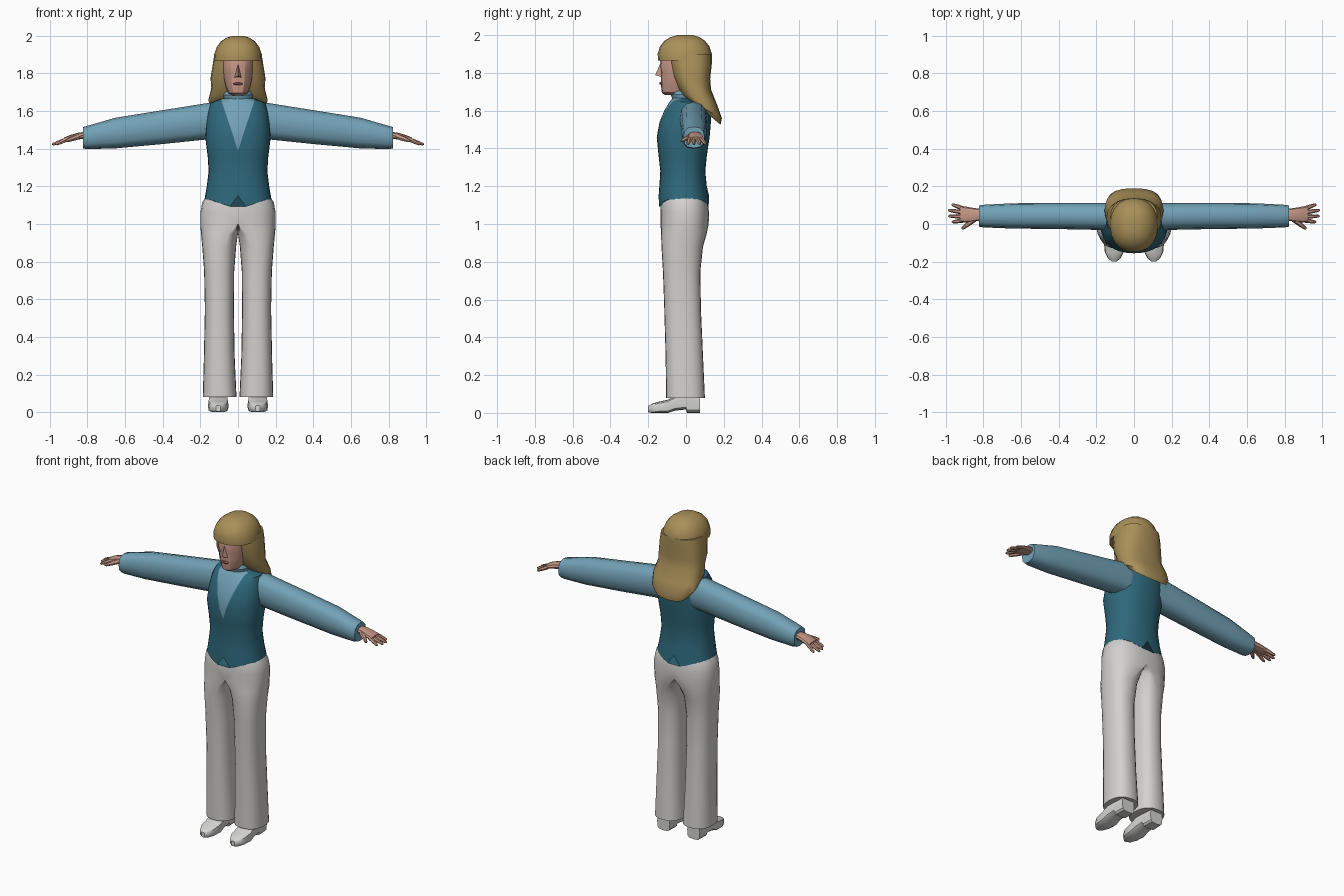
import bpy, bmesh, math
from mathutils import Vector

if "Cube" in bpy.data.objects:
    bpy.data.objects.remove(bpy.data.objects["Cube"])


def material(name, rgb):
    m = bpy.data.materials.new(name)
    m.diffuse_color = (*rgb, 1)
    m.use_nodes = True
    m.node_tree.nodes["Principled BSDF"].inputs["Base Color"].default_value = m.diffuse_color
    return m


HAIR = material("golden hair", (0.40, 0.28, 0.10))
SKIN = material("skin", (0.56, 0.31, 0.24))
LIPS = material("lips", (0.27, 0.10, 0.09))
SHIRT = material("light blue shirt", (0.17, 0.36, 0.47))
VEST = material("teal vest", (0.028, 0.14, 0.20))
WHITE = material("off white trousers", (0.65, 0.64, 0.62))
SHOE = material("white shoes", (0.66, 0.66, 0.65))


def ring(a0, a1, b0, b1, n=16, e=2.0, ca=None):
    """Closed superellipse in a box; ca shifts the widest line sideways."""
    ca = (a0 + a1) / 2 if ca is None else ca
    cb, rb = (b0 + b1) / 2, (b1 - b0) / 2
    pts = []
    for i in range(n):
        t = 2 * math.pi * i / n
        c, s = math.cos(t), math.sin(t)
        c = math.copysign(abs(c) ** (2 / e), c) if abs(c) > 1e-6 else 0
        s = math.copysign(abs(s) ** (2 / e), s) if abs(s) > 1e-6 else 0
        pts.append((ca + c * ((a1 - ca) if c > 0 else (ca - a0)), cb + s * rb))
    return pts


def finish(name, bm, mats, mirror=False, angle=40):
    bmesh.ops.recalc_face_normals(bm, faces=bm.faces)
    me = bpy.data.meshes.new(name)
    bm.to_mesh(me)
    bm.free()
    ob = bpy.data.objects.new(name, me)
    bpy.context.collection.objects.link(ob)
    for m in mats:
        me.materials.append(m)
    bpy.ops.object.select_all(action='DESELECT')
    ob.select_set(True)
    bpy.context.view_layer.objects.active = ob
    bpy.ops.object.shade_smooth_by_angle(angle=math.radians(angle))
    if mirror:
        ob.modifiers.new("Mirror", 'MIRROR').merge_threshold = 0.0005
    return ob


def loft(rings, bm=None):
    """Skin a list of equal-length 3D rings and cap both ends."""
    bm = bm or bmesh.new()
    rows = [[bm.verts.new(p) for p in r] for r in rings]
    n = len(rows[0])
    for a, b in zip(rows, rows[1:]):
        for i in range(n):
            j = (i + 1) % n
            bm.faces.new((a[i], a[j], b[j], b[i]))
    bm.faces.new(rows[0])
    bm.faces.new(rows[-1])
    return bm


def z_loft(table, n=16, e=2.0):
    # table rows: z, half width, front y, back y
    return loft([[(x, y, z) for x, y in ring(-rx, rx, y0, y1, n, e)]
                 for z, rx, y0, y1 in table])


def tube(bm, p, q, r0, r1, n=6):
    p, q = Vector(p), Vector(q)
    d = (q - p).normalized()
    u = d.cross(Vector((0, 0, 1))).normalized()
    v = u.cross(d)
    rows = []
    for f, r in ((0, r0), (0.5, (r0 + r1) / 1.9), (0.9, r1), (1, r1 * 0.5)):
        rows.append([p.lerp(q, f) + (u * math.cos(k * math.tau / n)
                    + v * math.sin(k * math.tau / n)) * r for k in range(n)])
    loft(rows, bm)


# Torso: vest with a V opening that shows the shirt
bm = z_loft([(1.11, .178, -.145, .122), (1.20, .166, -.141, .11),
             (1.28, .156, -.136, .102), (1.36, .161, -.145, .11),
             (1.46, .174, -.155, .125), (1.54, .168, -.14, .132),
             (1.60, .160, -.115, .132), (1.645, .145, -.088, .122),
             (1.668, .08, -.07, .08)], n=32, e=2.3)
for v in bm.verts:  # pointed hem, notched in the middle
    if v.co.z < 1.12:
        ax = abs(v.co.x)
        v.co.z = 1.15 - ax * 1.35 if ax < .045 else 1.09 + min(1, (ax - .045) / .10) * .04
SLOPE = 0.33
for side in (1, -1):
    faces = [f for f in bm.faces if f.calc_center_median().y < -.03
             and f.calc_center_median().x * side > 0 and f.calc_center_median().z > 1.3
             and len(f.verts) < 6]
    geom = set(faces)
    for f in faces:
        geom.update(f.edges)
        geom.update(f.verts)
    bmesh.ops.bisect_plane(bm, geom=list(geom), plane_co=(0, 0, 1.39),
                           plane_no=(side, 0, -SLOPE), dist=1e-5)
for f in bm.faces:
    c = f.calc_center_median()
    f.material_index = int(c.y < -.03 and abs(c.x) < (c.z - 1.39) * SLOPE or c.z > 1.666)
finish("vest", bm, [VEST, SHIRT])

# Collar and neck
bm = z_loft([(1.63, .082, -.082, .06), (1.665, .074, -.074, .05),
             (1.685, .078, -.08, .05), (1.705, .07, -.072, .05)], n=16)
finish("collar", bm, [SHIRT], angle=25)
finish("neck", z_loft([(1.64, .05, -.06, .04), (1.76, .05, -.06, .05)]), [SKIN])

# Head, nose and lips
bm = z_loft([(1.682, .03, -.11, .03), (1.695, .052, -.128, .05), (1.735, .068, -.133, .07),
             (1.77, .077, -.131, .09), (1.81, .082, -.134, .10), (1.87, .084, -.137, .10),
             (1.93, .07, -.11, .09)], n=16, e=2.4)
finish("head", bm, [SKIN], angle=30)
bm = bmesh.new()
a, b, tip, top, back = [bm.verts.new(p) for p in
                        ((-.02, -.125, 1.777), (.02, -.125, 1.777), (0, -.163, 1.788),
                         (0, -.132, 1.86), (0, -.12, 1.78))]
for f in ((a, tip, top), (tip, b, top), (a, back, tip), (back, b, tip),
          (a, top, back), (b, back, top)):
    bm.faces.new(f)
finish("nose", bm, [SKIN], angle=10)
bm = loft([[(x, y, z) for x, z in ring(-.026 * k, .026 * k, 1.745 - .008 * k, 1.745 + .008 * k, 10)]
           for y, k in ((-.128, 1), (-.136, 1), (-.141, .6))])
finish("lips", bm, [LIPS])

# Hair: cap with fringe, and the long back that sweeps over the shoulders
bm = z_loft([(1.865, .129, -.148, .136), (1.90, .127, -.15, .137), (1.94, .113, -.138, .124),
             (1.97, .091, -.114, .10), (1.99, .062, -.08, .07), (2.0, .028, -.045, .035)],
            n=20, e=2.2)
finish("hair_cap", bm, [HAIR])
rows = []
for zf, zb, rx, y0, y1 in ((1.90, 1.90, .126, -.095, .136), (1.85, 1.85, .134, -.088, .137),
                           (1.78, 1.77, .146, -.07, .128), (1.735, 1.71, .142, -.05, .133),
                           (1.69, 1.63, .157, -.025, .165), (1.665, 1.56, .148, .0, .19),
                           (1.65, 1.525, .125, .035, .183)):
    rows.append([(x, y, zf + (zb - zf) * (y - y0) / (y1 - y0))
                 for x, y in ring(-rx, rx, y0, y1, 20, 2.6)])
finish("hair_back", loft(rows), [HAIR])

# Sleeves
rows = [[(x, y, z) for y, z in ring(y0, y1, z0, z1, 12, 2.5)] for x, y0, y1, z0, z1 in
        ((.09, -.03, .11, 1.45, 1.652), (.16, -.032, .112, 1.45, 1.643),
         (.40, -.027, .112, 1.425, 1.605), (.65, -.024, .11, 1.402, 1.565),
         (.80, -.018, .102, 1.398, 1.522), (.825, -.014, .098, 1.402, 1.515))]
finish("sleeve", loft(rows), [SHIRT], mirror=True)

# Hands
bm = loft([[(x, y, z) for y, z in ring(y0, y1, z0, z1, 10, 2.5)] for x, y0, y1, z0, z1 in
           ((.80, .02, .078, 1.452, 1.492), (.85, .013, .085, 1.449, 1.486),
            (.89, .008, .092, 1.442, 1.474), (.925, .008, .095, 1.436, 1.46))])
for y0, x1, y1 in ((.019, .968, .010), (.040, .986, .042), (.062, .988, .074), (.083, .968, .104)):
    tube(bm, (.91, y0, 1.45), (x1, y1, 1.422), .0125, .008)
tube(bm, (.85, .025, 1.464), (.915, -.026, 1.44), .016, .009)
finish("hand", bm, [SKIN], mirror=True)

# Trousers: one leg with half the hips, mirrored
rows = []
for z, x0, cx, x1, y0, y1 in ((.08, .008, .097, .187, -.105, .10), (.30, .018, .10, .181, -.108, .09),
                              (.55, .022, .10, .176, -.115, .079), (.75, .02, .10, .18, -.122, .076),
                              (.88, .01, .09, .19, -.13, .09), (.95, 0, .05, .197, -.132, .11),
                              (1.0, 0, 0, .20, -.135, .12), (1.06, 0, 0, .20, -.135, .122),
                              (1.115, 0, 0, .19, -.134, .115), (1.15, 0, 0, .168, -.128, .105)):
    rows.append([(x, y, z) for x, y in ring(x0, x1, y0, y1, 24, 2.4, cx)])
bm = loft(rows)
inner = [f for f in bm.faces if all(v.co.x < 1e-4 for v in f.verts)]
bmesh.ops.delete(bm, geom=inner, context='FACES')
finish("trousers", bm, [WHITE], mirror=True, angle=50)

# Shoes with a raised arch in front of the heel
rows = [[(x, y, z) for x, z in ring(.105 - w, .105 + w, z0, z1, 12, 4)] for y, w, z0, z1 in
        ((.075, .044, 0, .10), (.005, .048, 0, .10), (.0, .049, .018, .10),
         (-.06, .052, .012, .09), (-.095, .055, 0, .07), (-.15, .05, 0, .058),
         (-.183, .033, 0, .047), (-.2, .012, .004, .036))]
finish("shoe", loft(rows), [SHOE], mirror=True, angle=35)
